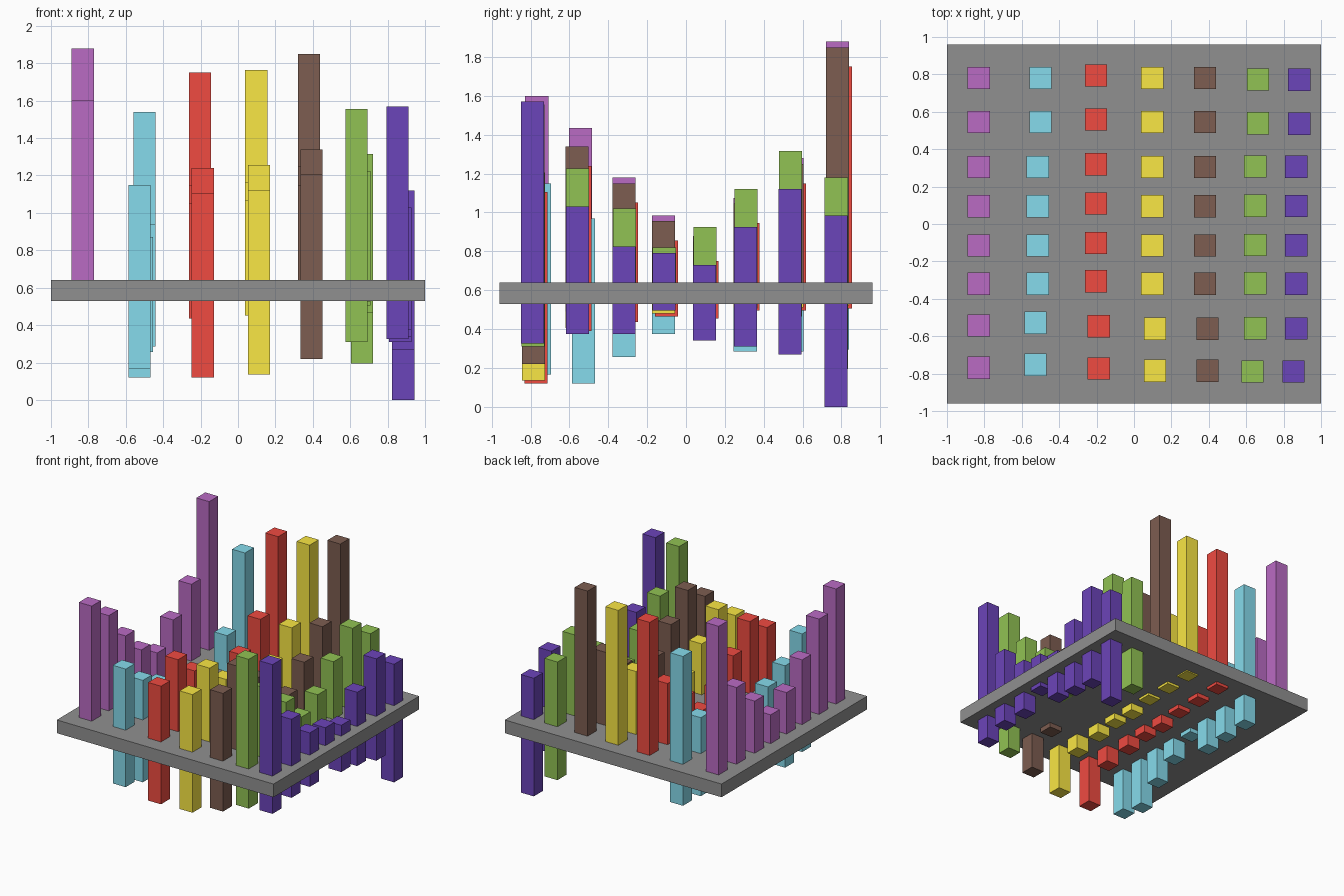
import bpy
import bmesh
from mathutils import Matrix

if "Cube" in bpy.data.objects:
    bpy.data.objects.remove(bpy.data.objects["Cube"])

SIDE = 0.119                                             # square bar width
ROWS = [-0.785, -0.56, -0.325, -0.12, 0.09, 0.3, 0.54, 0.775]   # front to back
LENGTHS = [0.985, 0.85, 0.615, 0.39, 0.295, 0.45, 0.655, 1.245]
LEFT_TOPS = [1.105, 1.24, 1.05, 0.855, 0.75, 0.945, 1.15, 1.75]
RIGHT_TOPS = [1.555, 1.225, 1.02, 0.82, 0.925, 1.12, 1.315, 1.18]


def box(name, centre, size, colour):
    bm = bmesh.new()
    bmesh.ops.create_cube(bm, size=1, matrix=Matrix.Diagonal((*size, 1)))
    mesh = bpy.data.meshes.new(name)
    bm.to_mesh(mesh)
    bm.free()
    obj = bpy.data.objects.new(name, mesh)
    obj.location = centre
    bpy.context.collection.objects.link(obj)
    mesh.materials.append(colour)


def material(name, colour):
    mat = bpy.data.materials.new(name)
    mat.diffuse_color = (*colour, 1)
    mat.use_nodes = True
    mat.node_tree.nodes["Principled BSDF"].inputs["Base Color"].default_value = mat.diffuse_color
    return mat


def column(name, colour, x, lift, front=(0, 0), back=(0, 0), dy=0, right=False, tops={}):
    """Eight bars; the front pair and back pair may sit slightly off the line."""
    mat = material(name, colour)
    lengths = LENGTHS[::-1] if right else LENGTHS
    base = RIGHT_TOPS if right else LEFT_TOPS
    for i, y in enumerate(ROWS):
        sx, sy = front if i < 2 else back if i > 5 else (0, 0)
        if right and i == 0:
            sx, sy = sx - 0.015, sy - 0.005
        top = tops.get(i, base[i] + lift)
        box(f"{name}_bar_{i + 1}", (x + sx, y + sy + dy, top - lengths[i] / 2),
            (SIDE, SIDE, lengths[i]), mat)


# Slab the bars pass through
box("slab", (0, 0, 0.585), (2, 1.92, 0.11), material("slab_grey", (0.28, 0.28, 0.28)))

# Coloured columns of bars, left to right
column("purple", (0.49, 0.147, 0.55), -0.83, 0.13, (0, 0.012), dy=0.005,
       tops={0: 1.60, 1: 1.435})
column("cyan", (0.24, 0.71, 0.84), -0.515, -0.21, (-0.012, 0.027), (0.015, 0), dy=0.005,
       tops={0: 1.15, 1: 0.97, 2: 0.87, 3: 0.765, 4: 0.79})
column("red", (0.87, 0.07, 0.053), -0.203, 0, (0.015, -0.006), dy=0.019)
column("yellow", (0.955, 0.80, 0.058), 0.097, 0.015, (0.015, -0.005), dy=0.005)
column("brown", (0.205, 0.11, 0.082), 0.38, 0.1, (0.013, -0.005), dy=0.005)
column("green", (0.286, 0.543, 0.087), 0.648, 0, (0, -0.006), (0.015, -0.01),
       dy=0.008, right=True)
column("indigo", (0.148, 0.058, 0.488), 0.868, -0.195, (0, -0.005), (0.015, -0.01),
       dy=0.006, right=True, tops={0: 1.57, 3: 0.79})
